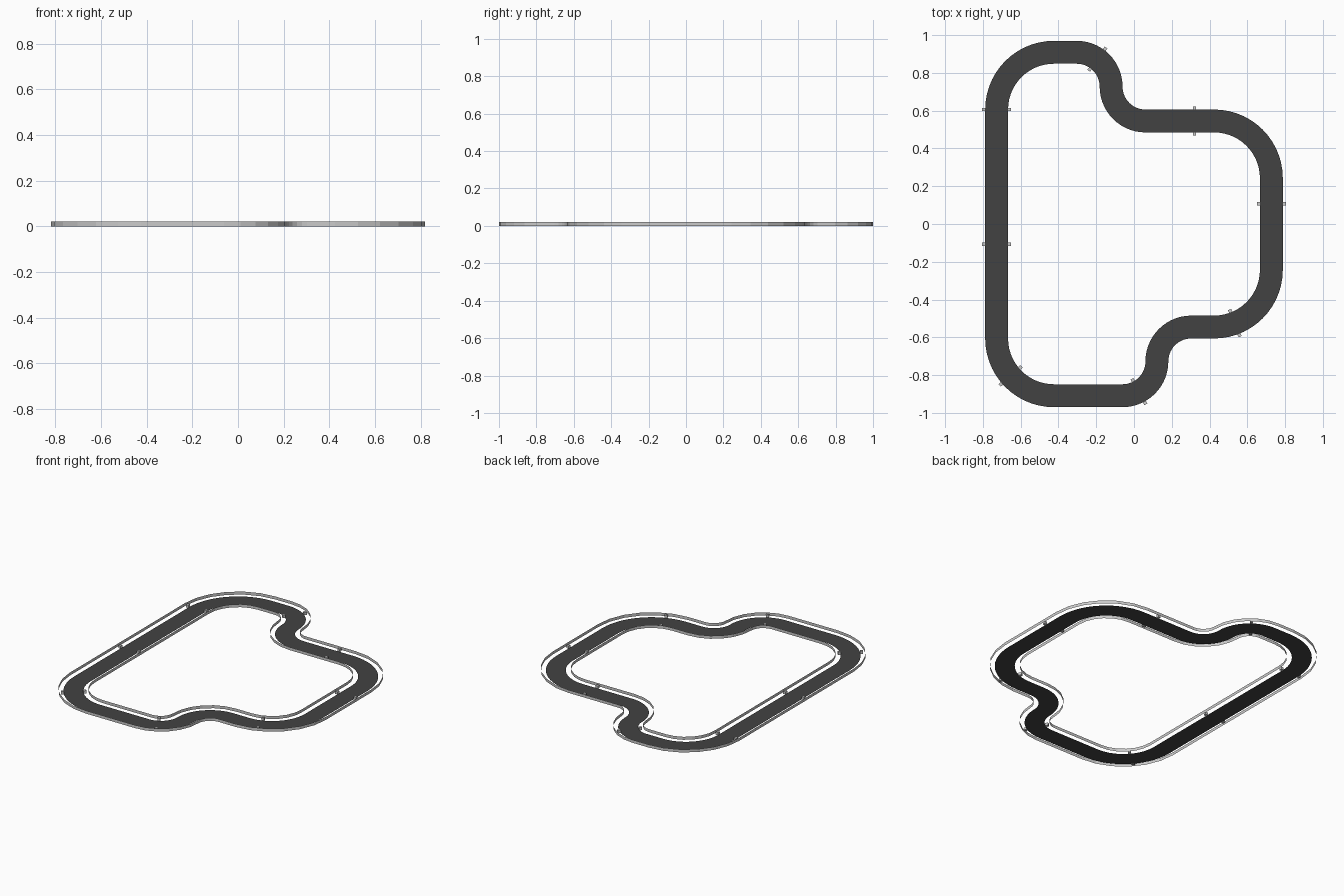
import bpy, bmesh, math
from mathutils import Vector

if "Cube" in bpy.data.objects:
    bpy.data.objects.remove(bpy.data.objects["Cube"])

U = 2 / 16.5          # grid unit: half the track is 8.25 units tall
WALL_H = 0.02
POSTS = 8

# Corner arcs of the centre line, clockwise: centre x, y, radius, start and end angle
ARCS = [(-3.5, 5, 2.5, 180, 90), (-2.5, 6, 1.5, 90, 0),
        (0.5, 6, 1.5, 180, 270), (3.5, 2, 2.5, 90, 0),
        (3.5, -2, 2.5, 0, -90), (2.5, -6, 1.5, 90, 180),
        (-0.5, -6, 1.5, 0, -90), (-3.5, -5, 2.5, 270, 180)]


def centre_line(steps):
    """Points and outward normals along the closed track."""
    out = []
    for cx, cy, r, a0, a1 in ARCS:
        for i in range(steps + 1):
            a = math.radians(a0 + (a1 - a0) * i / steps)
            n = Vector((math.cos(a), math.sin(a), 0))
            p = (Vector((cx, cy, 0)) + n * r) * U
            if a1 > a0:       # left-hand bends have the outside on the inner side
                n = -n
            if not out or (p - out[-1][0]).length > 1e-5:
                out.append((p, n))
    return out


def material(name, v):
    m = bpy.data.materials.new(name)
    m.diffuse_color = (v, v, v, 1)
    m.use_nodes = True
    m.node_tree.nodes["Principled BSDF"].inputs["Base Color"].default_value = m.diffuse_color
    return m


def finish(name, bm, mat=None):
    me = bpy.data.meshes.new(name)
    bm.to_mesh(me)
    bm.free()
    ob = bpy.data.objects.new(name, me)
    bpy.context.collection.objects.link(ob)
    if mat:
        me.materials.append(mat)
    return ob


def ribbon(name, steps, edge_a, edge_b, mat=None):
    """Closed strip between two (offset, height) edges."""
    bm = bmesh.new()
    rows = [[bm.verts.new(p + n * o * U + Vector((0, 0, z))) for o, z in (edge_a, edge_b)]
            for p, n in centre_line(steps)]
    for a, b in zip(rows, rows[1:] + rows[:1]):
        bm.faces.new((a[0], b[0], b[1], a[1]))
    return finish(name, bm, mat)


# Road surface and the two guard walls
ribbon("road", 14, (-0.5, 0.001), (0.5, 0.001), material("asphalt", 0.055))
ribbon("outer_wall", 6, (0.75, 0), (0.75, WALL_H))
ribbon("inner_wall", 6, (-0.75, WALL_H), (-0.75, 0))

# Pairs of small marker posts, evenly spaced along the road
line = centre_line(30)
closed = line + line[:1]
lengths = [(b[0] - a[0]).length for a, b in zip(closed, closed[1:])]
step = sum(lengths) / POSTS
bm = bmesh.new()
travelled, k = 0, 0
for (a, na), (b, nb), d in zip(closed, closed[1:], lengths):
    while k < POSTS and k * step < travelled + d:
        t = (k * step - travelled) / d
        p, n = a.lerp(b, t), na.lerp(nb, t).normalized()
        # the first arc starts on the left straight
        for side in (-1, 1):
            vs = bmesh.ops.create_cube(bm, size=1)["verts"]
            ang = math.atan2(n.y, n.x)
            pos = p + n * side * 0.56 * U + Vector((0, 0, 0.009))
            for v in vs:
                x, y, z = v.co.x * 0.018, v.co.y * 0.018, v.co.z * 0.018
                v.co = pos + Vector((x * math.cos(ang) - y * math.sin(ang),
                                     x * math.sin(ang) + y * math.cos(ang), z))
        k += 1
    travelled += d
finish("marker_posts", bm)
